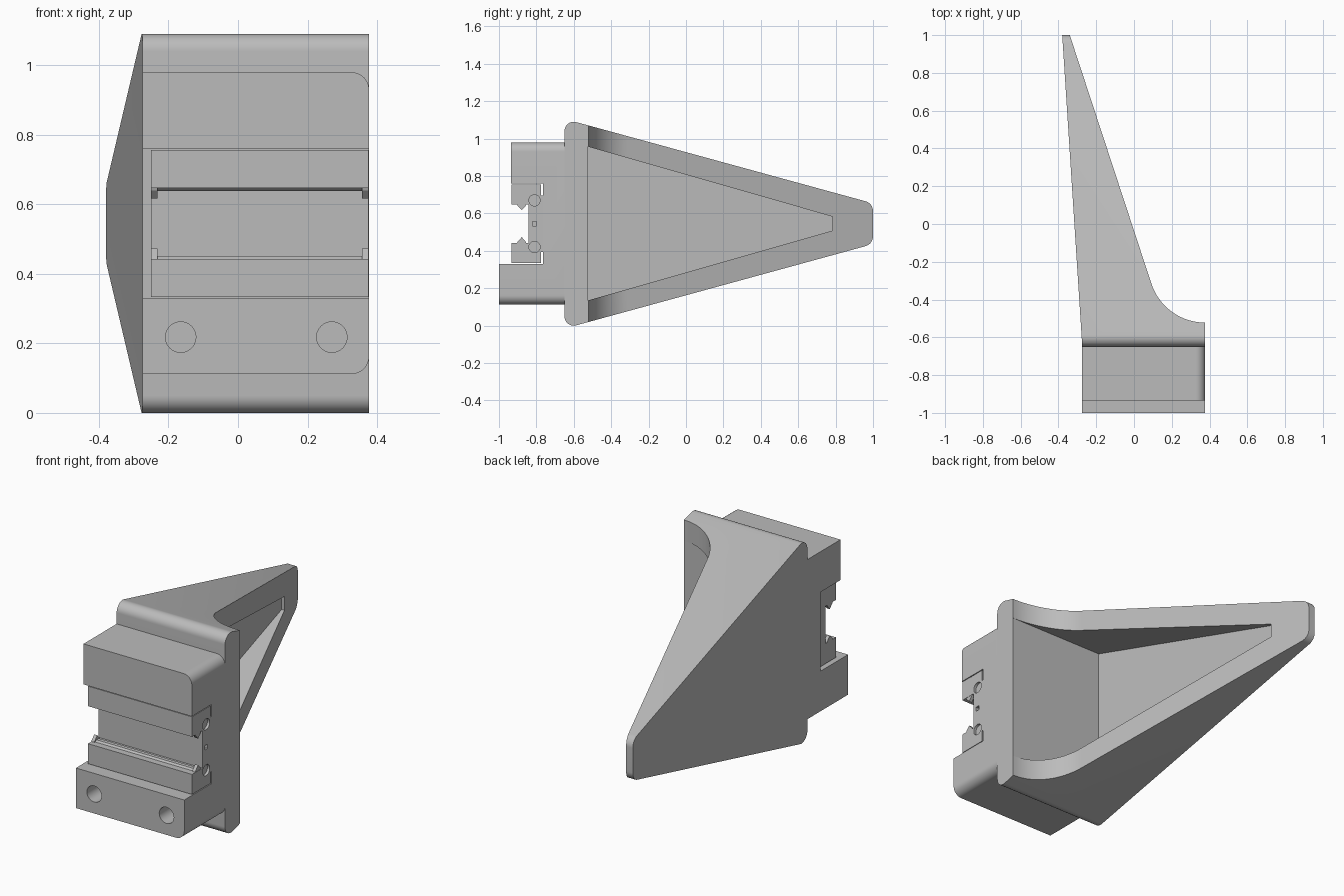
import bpy, bmesh, math
from mathutils import Vector

cube = bpy.data.objects.get("Cube")
if cube:
    bpy.data.objects.remove(cube, do_unlink=True)

grey = bpy.data.materials.new("light grey")
grey.use_nodes = True
grey.diffuse_color = (0.5, 0.5, 0.5, 1)
grey.node_tree.nodes["Principled BSDF"].inputs["Base Color"].default_value = (0.5, 0.5, 0.5, 1)


def prism(name, outline, axis, low, high):
    """Extrude a 2D outline along an axis; low may be a function of the first coordinate."""
    bm = bmesh.new()
    rings = []
    for end in (low, high):
        ring = []
        for p in outline:
            co = list(p)
            co.insert(axis, end(p[0]) if callable(end) else end)
            ring.append(bm.verts.new(co))
        rings.append(ring)
        bm.faces.new(ring)
    n = len(outline)
    for i in range(n):
        j = (i + 1) % n
        bm.faces.new((rings[0][i], rings[0][j], rings[1][j], rings[1][i]))
    bmesh.ops.recalc_face_normals(bm, faces=bm.faces)
    mesh = bpy.data.meshes.new(name)
    bm.to_mesh(mesh)
    bm.free()
    mesh.materials.append(grey)
    obj = bpy.data.objects.new(name, mesh)
    bpy.context.collection.objects.link(obj)
    return obj


def rect(a, b, c, d):
    return [(a, c), (b, c), (b, d), (a, d)]


def arc(cx, cy, r, start, end, steps=12):
    angles = [math.radians(start + (end - start) * i / steps) for i in range(steps + 1)]
    return [(cx + r * math.cos(a), cy + r * math.sin(a)) for a in angles]


def circle(cx, cy, r):
    return arc(cx, cy, r, 0, 345, 23)


def activate(obj):
    bpy.ops.object.select_all(action='DESELECT')
    obj.select_set(True)
    bpy.context.view_layer.objects.active = obj


def boolean(obj, tool, operation='DIFFERENCE'):
    tool.hide_render = True
    mod = obj.modifiers.new("cut", 'BOOLEAN')
    mod.object, mod.operation, mod.solver = tool, operation, 'EXACT'
    activate(obj)
    bpy.ops.object.modifier_apply(modifier=mod.name)
    bpy.data.objects.remove(tool, do_unlink=True)


def smooth(obj):
    activate(obj)
    bpy.ops.object.shade_smooth_by_angle(angle=math.radians(30))


MID = 0.545
LEFT, RIGHT = -0.275, 0.377

# Tapered bracket: side outline, mirrored about mid height
upper = arc(0.945, 0.612, 0.055, 0, 75) + arc(-0.6, 1.04, 0.05, 75, 180)
side = upper + [(y, 2 * MID - z) for y, z in reversed(upper)]
bracket = prism("tapered_bracket", side, 0, -0.6, 0.6)

# Plan outline with the curved web that meets the plate
plan = [(LEFT, -0.7), (LEFT, -0.63), (-0.38, 1.0), (-0.38, 1.1), (-0.34, 1.1), (-0.34, 1.0)]
plan += arc(RIGHT, -0.222, 0.3, 198, 270, 20) + [(RIGHT, -0.7)]
boolean(bracket, prism("plan_cutter", plan, 2, -0.3, 1.4), 'INTERSECT')

# Wedge pocket with a floor parallel to the outer wall
pocket = [(-0.523, 0.135), (0.783, 0.508), (0.783, 0.583), (-0.523, 0.957)]
boolean(bracket, prism("pocket_cutter", pocket, 0, lambda y: -0.201 - 0.065 * (y + 0.523), 0.7))
smooth(bracket)

# Mounting block with rounded corners on one side
outline = [(LEFT, 0.98), (LEFT, 0.112)]
outline += arc(RIGHT - 0.05, 0.162, 0.05, -90, 0) + arc(RIGHT - 0.05, 0.93, 0.05, 0, 90)
block = prism("mounting_block", outline, 1, -1.0, -0.63)
boolean(block, prism("step_cutter", rect(-1.2, -0.935, 0.33, 1.2), 0, -0.6, 0.6))
boolean(block, prism("channel_cutter", rect(-1.1, -0.765, 0.33, 0.76), 0, -0.6, 0.6))
for x in (-0.165, 0.27):
    boolean(block, prism("screw_hole_cutter", circle(x, 0.218, 0.044), 1, -1.1, -0.72))
smooth(block)

# Rail clip insert: C-shaped section with thin slots behind its jaws
half = [(-0.765, MID + 0.15), (-0.775, MID + 0.15), (-0.775, MID + 0.211),
        (-0.932, MID + 0.211), (-0.932, MID + 0.102), (-0.842, MID + 0.102)]
section = half + [(y, 2 * MID - z) for y, z in reversed(half)]
clip = prism("rail_clip", section, 0, -0.25, RIGHT - 0.001)
for z in (MID - 0.125, MID + 0.125):
    boolean(clip, prism("pin_recess", circle(-0.81, z, 0.03), 0, RIGHT - 0.015, 0.5))
boolean(clip, prism("square_hole", rect(-0.822, -0.798, MID - 0.012, MID + 0.012), 0, 0.2, 0.5))
smooth(clip)

# Small pointed teeth at both ends of each jaw
for label, sign in (("upper", 1), ("lower", -1)):
    tooth = [(y, MID + sign * d) for y, d in
             ((-0.905, 0.11), (-0.9, 0.095), (-0.878, 0.072), (-0.858, 0.095), (-0.853, 0.11))]
    for end, x in (("left", RIGHT - 0.02), ("right", -0.25)):
        prism(f"{label}_{end}_tooth", tooth, 0, x, x + 0.018)
    # Low ridge along the jaw lip
    ridge = [(y, MID + sign * d) for y, d in
             ((-0.9, 0.105), (-0.885, 0.094), (-0.865, 0.094), (-0.85, 0.105))]
    prism(f"{label}_jaw_ridge", ridge, 0, -0.232, RIGHT - 0.02)
